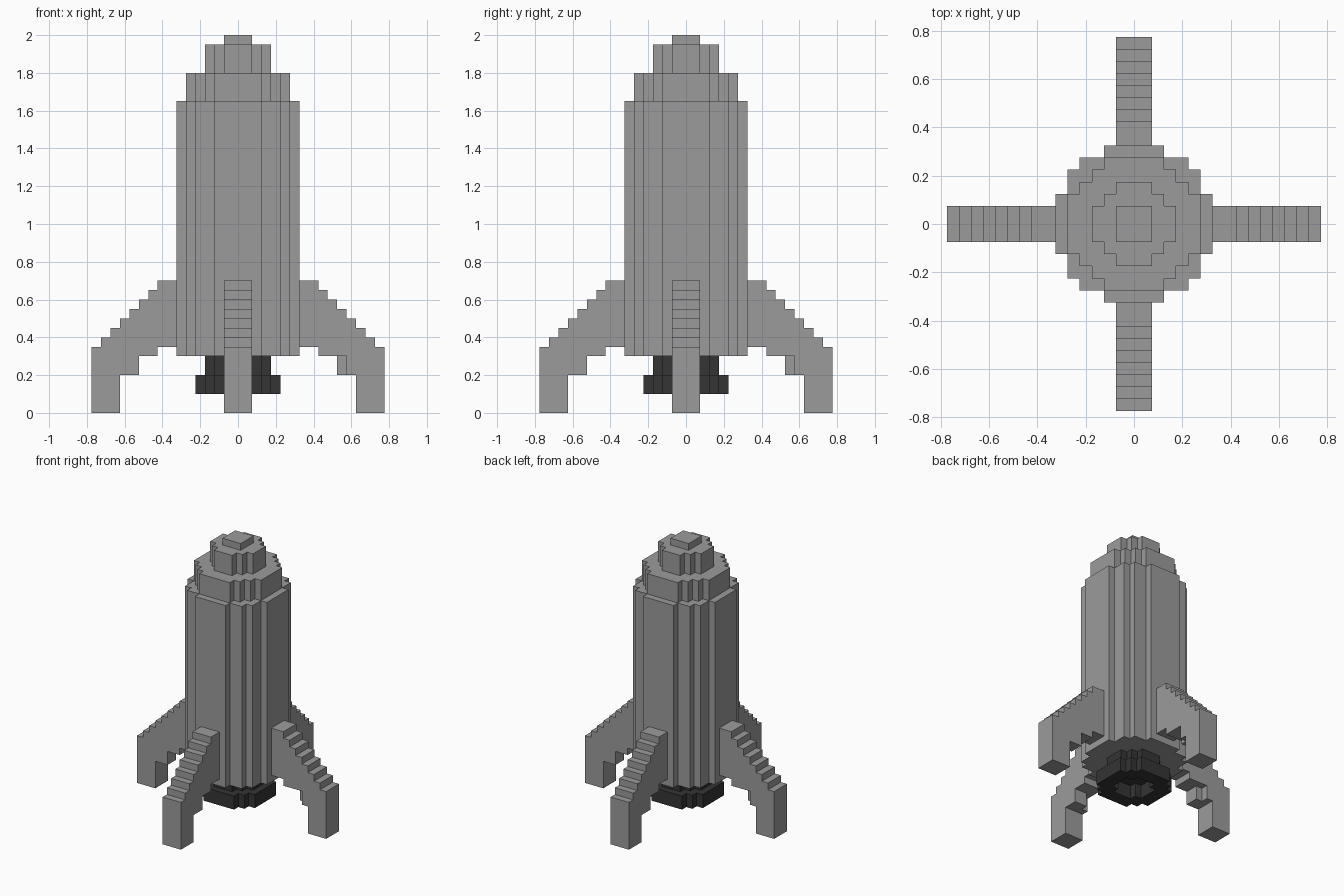
import bpy, bmesh, math

if "Cube" in bpy.data.objects:
    bpy.data.objects.remove(bpy.data.objects["Cube"], do_unlink=True)

U = 0.05  # block size


def material(name, value):
    m = bpy.data.materials.new(name)
    m.use_nodes = True
    color = (value, value, value, 1)
    m.diffuse_color = color
    m.node_tree.nodes["Principled BSDF"].inputs["Base Color"].default_value = color
    return m


hull_grey = material("hull_grey", 0.33)
engine_dark = material("engine_dark", 0.035)


def finish(bm, name, mat):
    bmesh.ops.remove_doubles(bm, verts=bm.verts, dist=U / 100)
    bmesh.ops.dissolve_limit(bm, angle_limit=0.01, verts=bm.verts, edges=bm.edges)
    bmesh.ops.recalc_face_normals(bm, faces=bm.faces)
    mesh = bpy.data.meshes.new(name)
    bm.to_mesh(mesh)
    bm.free()
    mesh.materials.append(mat)
    obj = bpy.data.objects.new(name, mesh)
    bpy.context.collection.objects.link(obj)
    return obj


def block_disc(name, radius, z0, z1, mat, inner=0):
    """Round slab of square blocks, optionally with a hole; radii in blocks."""
    n = int(radius)
    span = range(-n, n + 1)
    cells = {(i, j) for i in span for j in span
             if i * i + j * j <= radius ** 2 and (not inner or i * i + j * j > inner ** 2)}
    bm = bmesh.new()

    def quad(points):
        bm.faces.new([bm.verts.new(p) for p in points])

    for i, j in cells:
        corners = [((i + a) * U, (j + b) * U)
                   for a, b in ((-.5, -.5), (.5, -.5), (.5, .5), (-.5, .5))]
        quad([(x, y, z1) for x, y in corners])
        quad([(x, y, z0) for x, y in reversed(corners)])
        for k, (di, dj) in enumerate(((0, -1), (1, 0), (0, 1), (-1, 0))):
            if (i + di, j + dj) not in cells:
                p, q = corners[k], corners[(k + 1) % 4]
                quad([(*p, z0), (*q, z0), (*q, z1), (*p, z1)])
    return finish(bm, name, mat)


def add_prism(bm, profile, y0, y1):
    """Extrude an x-z profile along y."""
    a = [bm.verts.new((x, y0, z)) for x, z in profile]
    b = [bm.verts.new((x, y1, z)) for x, z in profile]
    bm.faces.new(a)
    bm.faces.new(b[::-1])
    for k in range(len(a)):
        m = (k + 1) % len(a)
        bm.faces.new((a[k], b[k], b[m], a[m]))


# Hull and stepped nose
block_disc("hull", 6.5, 0.3, 1.65, hull_grey)
block_disc("nose_lower", 5.5, 1.65, 1.8, hull_grey)
block_disc("nose_upper", 3.5, 1.8, 1.95, hull_grey)
block_disc("nose_tip", 1.5, 1.95, 2.0, hull_grey)

# Engine with hollow bell
block_disc("engine_neck", 3.5, 0.2, 0.3, engine_dark)
block_disc("engine_bell", 4.5, 0.1, 0.2, engine_dark, inner=2.5)

# Fin profile: stepped underside, foot, then a staircase back up to the hull
underside = [(.325, .35), (.425, .35), (.425, .3), (.575, .3), (.575, .2),
             (.625, .2), (.625, 0), (.775, 0)]
stairs = []
for s in range(8):
    x, z = .775 - s * U, .35 + s * U
    stairs += [(x, z), (x - U, z)]
fin_profile = underside + stairs[:-1] + [(.325, .7)]
lug_profile = [(.525, .2), (.575, .2), (.575, .3), (.525, .3)]

for k, side in enumerate(("left", "back", "right", "front")):
    bm = bmesh.new()
    add_prism(bm, fin_profile, -.075, .075)
    add_prism(bm, lug_profile, -.025, .075)  # small bracket behind the leg
    fin = finish(bm, side + "_fin", hull_grey)
    fin.rotation_euler.z = k * math.pi / 2
